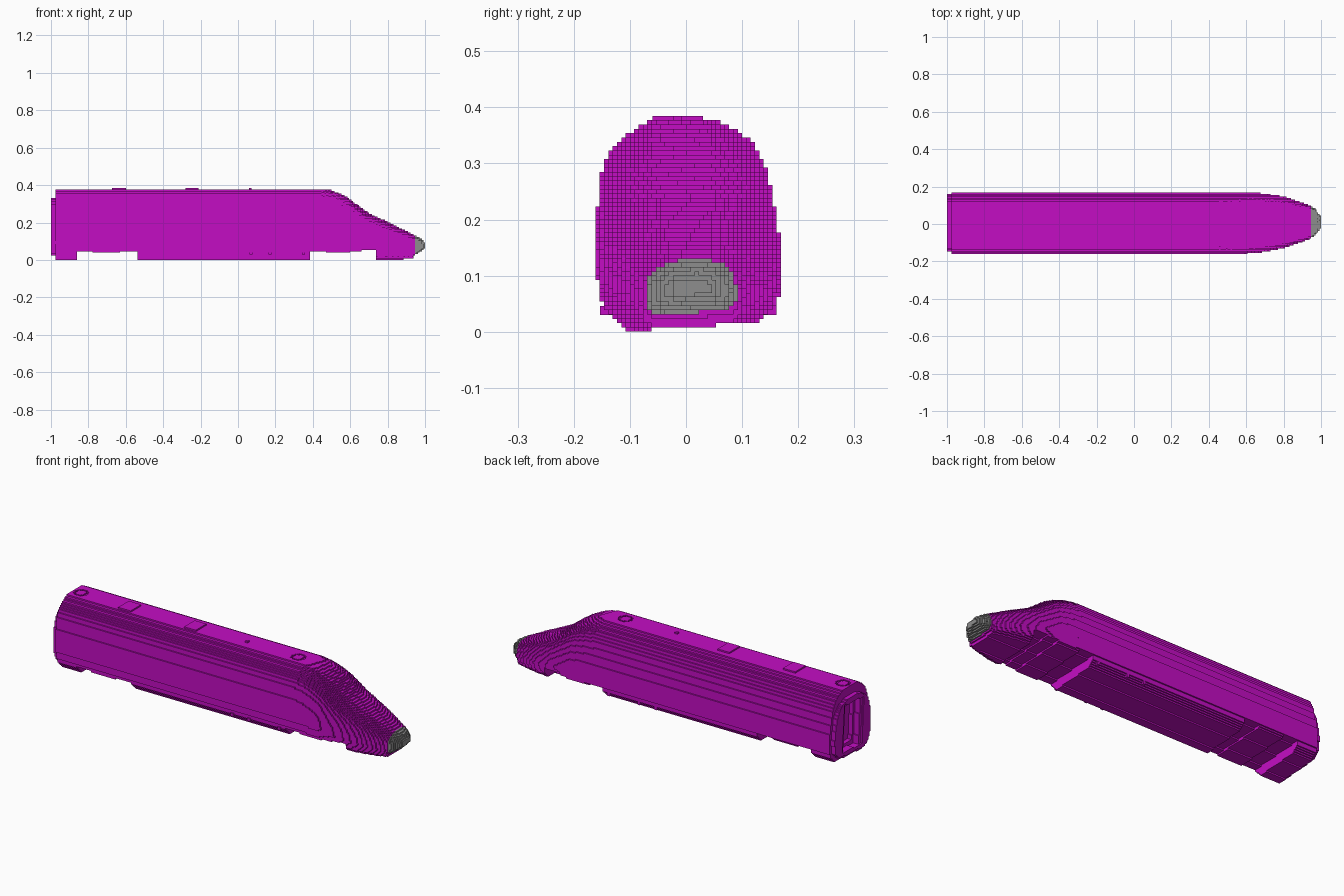
import bpy
import bmesh
import math

cube = bpy.data.objects.get("Cube")
if cube:
    bpy.data.objects.remove(cube, do_unlink=True)

CELL = 2 / 260            # block size
NX, NY, NZ = 260, 44, 50
TILT = 0.07               # slight roll of the whole train
NOSE_X = 0.95             # start of the grey tip

# Side outline (top, bottom), plan half width, and cross-section by relative height
TOP = [(-1, .382), (.44, .382), (.5, .37), (.55, .35), (.6, .322), (.65, .283), (.7, .247),
       (.8, .2), (.9, .152), (.95, .128), (.98, .112), (1, .09)]
BOTTOM = [(-1, .008), (.935, .008), (.945, .03), (.98, .05), (1, .068)]
PLAN = [(-1, .167), (.58, .167), (.7, .157), (.8, .138), (.88, .113), (.94, .09), (.97, .07), (1, .03)]
SECTION = [(0, .7), (.03, .78), (.08, .88), (.14, .95), (.33, 1), (.5, .97), (.62, .93),
           (.73, .89), (.85, .79), (.92, .62), (.97, .43), (1, .3)]
# Bogie openings: start, end, height
OPENINGS = [(-.86, -.78, .057), (-.78, -.63, .047), (-.63, -.54, .057),
            (.385, .47, .057), (.47, .6, .047), (.6, .66, .057), (.66, .735, .066)]
ROUND_HATCHES = [-.93, .37]


def lerp(table, v):
    for (a, p), (b, q) in zip(table, table[1:]):
        if v <= b:
            return p + (q - p) * (v - a) / (b - a)
    return table[-1][1]


def make_material(name, color):
    m = bpy.data.materials.new(name)
    m.use_nodes = True
    m.diffuse_color = (*color, 1)
    m.node_tree.nodes["Principled BSDF"].inputs["Base Color"].default_value = (*color, 1)
    return m


purple = make_material("purple", (.55, .004, .55))
grey = make_material("grey", (.27, .27, .27))


def finish(name, bm, material):
    mesh = bpy.data.meshes.new(name)
    bm.to_mesh(mesh)
    bm.free()
    mesh.materials.append(material)
    obj = bpy.data.objects.new(name, mesh)
    bpy.context.collection.objects.link(obj)
    return obj


def box(name, lo, hi, material=purple):
    bm = bmesh.new()
    bmesh.ops.create_cube(bm, size=1)
    for v in bm.verts:
        v.co = [(a + b) / 2 + c * (b - a) for a, b, c in zip(lo, hi, v.co)]
    return finish(name, bm, material)


def cell_centre(i, j, k):
    return -1 + (i + .5) * CELL, (j + .5 - NY / 2) * CELL, (k + .5) * CELL


def fill(i0, i1, cut):
    """Collect the blocks of the train between two x slices."""
    cells = set()
    for i in range(i0, i1):
        x = cell_centre(i, 0, 0)[0]
        top, bottom, wide = lerp(TOP, x), lerp(BOTTOM, x), lerp(PLAN, x)
        for j in range(NY):
            for k in range(NZ - 1):
                _, y, z = cell_centre(i, j, k)
                zl, yl = z - TILT * y, y + TILT * (z - .2)
                t = (zl - bottom) / (top - bottom)
                if 0 <= t <= 1 and abs(yl) <= wide * lerp(SECTION, t) and not cut(x, yl, zl, k):
                    cells.add((i, j, k))
    return cells


def block_mesh(name, cells, material):
    """Skin a set of blocks, joining neighbouring faces into long strips."""
    bm = bmesh.new()
    for axis in range(3):
        run = 1 if axis == 0 else 0
        other = 3 - axis - run
        for side in (0, 1):
            step = [0, 0, 0]
            step[axis] = 1 if side else -1
            shown = {c for c in cells if tuple(a + b for a, b in zip(c, step)) not in cells}
            for c in shown:
                prev = list(c)
                prev[run] -= 1
                if tuple(prev) in shown:
                    continue
                end = list(c)
                while tuple(end) in shown:
                    end[run] += 1
                corners = []
                for r, o in ((0, 0), (1, 0), (1, 1), (0, 1)):
                    p = list(c)
                    p[axis] += side
                    p[run] = end[run] if r else c[run]
                    p[other] += o
                    corners.append(bm.verts.new((-1 + p[0] * CELL, (p[1] - NY / 2) * CELL, p[2] * CELL)))
                face = bm.faces.new(corners)
                face.normal_update()
                if face.normal[axis] * step[axis] < 0:
                    face.normal_flip()
    return finish(name, bm, material)


def body_cut(x, y, z, k):
    # bogie openings
    if any(a < x < b and z < h for a, b, h in OPENINGS):
        return True
    # rear end: raised rim, stepped doorway recess
    if x < -.977:
        t = (z - .03) / .3
        rim = .155 * lerp(SECTION, t) if 0 <= t <= 1 else 0
        if abs(y) > rim:
            return True
    if x < -.965 and abs(y) < .085 and .05 < z < .3:
        return not (x > -.99 and abs(y) > .065)
    if x < -.94 and abs(y) < .05 and .07 < z < .27:
        return True
    # grooves around the round roof hatches
    if k == NZ - 2:
        return any(.026 < math.hypot(x - c, y) < .036 for c in ROUND_HATCHES)
    return False


# Main body and nose tip
split = round((NOSE_X + 1) / CELL)
block_mesh("train_body", fill(0, split, body_cut), purple)
block_mesh("nose_tip", fill(split, NX, lambda *a: False), grey)

# Raised roof panels and small roof fitting
roof = (NZ - 1) * CELL
for n, (a, b) in enumerate(((-.674, -.6), (-.28, -.21))):
    box(f"roof_panel_{n + 1}", (a, -.06, roof - .004), (b, .03, roof + CELL))
box("roof_fitting", (.058, -.023, roof - .004), (.073, -.008, roof + CELL))

# Small fittings along the skirts
for side, reach in ((-1, .153), (1, .161)):
    for n, x in enumerate((.07, .17, .35)):
        y0, y1 = sorted((side * (reach - .03), side * reach))
        box(f"skirt_fitting_{'right' if side < 0 else 'left'}_{n + 1}",
            (x - .008, y0, .03), (x + .008, y1, .046))
